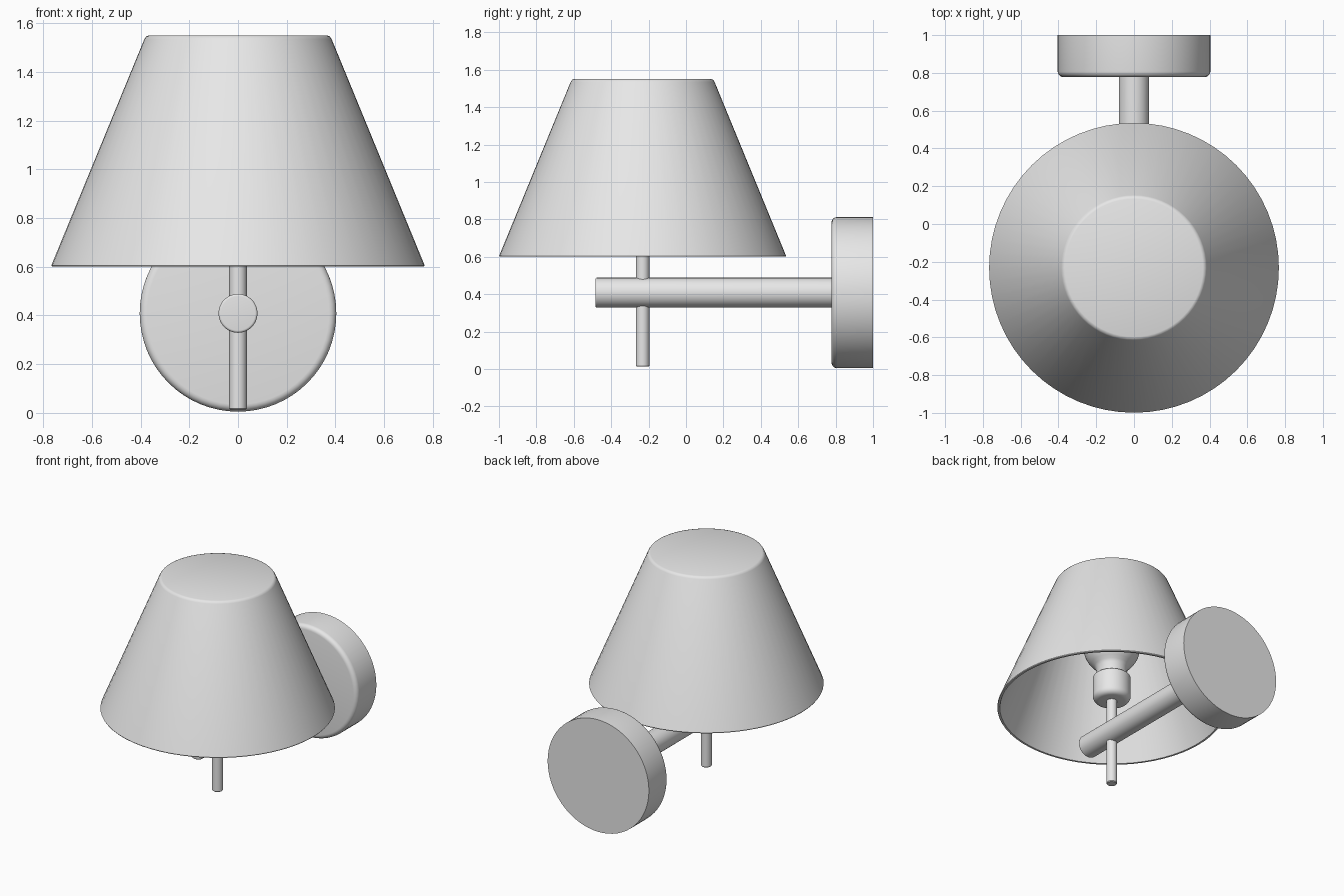
import bpy, bmesh, math
from mathutils import Matrix

cube = bpy.data.objects.get("Cube")
if cube:
    bpy.data.objects.remove(cube, do_unlink=True)

grey = bpy.data.materials.new("light grey")
grey.use_nodes = True
grey.diffuse_color = (0.8, 0.8, 0.8, 1)
grey.node_tree.nodes["Principled BSDF"].inputs["Base Color"].default_value = (0.8, 0.8, 0.8, 1)

LAMP_Y = -0.232   # axis of shade, bulb and stem
ARM_Z = 0.408     # axis of arm and wall plate


def lathe(name, profile, origin, along_y=False, segments=48):
    """Spin (radius, height) points round an axis; along_y turns the axis to +y."""
    bm = bmesh.new()
    verts = [bm.verts.new((r, 0, h)) for r, h in profile]
    edges = [bm.edges.new(pair) for pair in zip(verts, verts[1:])]
    bmesh.ops.spin(bm, geom=verts + edges, cent=(0, 0, 0), axis=(0, 0, 1),
                   angle=2 * math.pi, steps=segments)
    bmesh.ops.remove_doubles(bm, verts=bm.verts, dist=1e-4)
    bmesh.ops.dissolve_degenerate(bm, edges=bm.edges, dist=1e-5)
    bmesh.ops.recalc_face_normals(bm, faces=bm.faces)
    if along_y:
        bm.transform(Matrix.Rotation(-math.pi / 2, 4, "X"))
    mesh = bpy.data.meshes.new(name)
    bm.to_mesh(mesh)
    bm.free()
    obj = bpy.data.objects.new(name, mesh)
    obj.location = origin
    mesh.materials.append(grey)
    bpy.context.collection.objects.link(obj)
    bpy.ops.object.select_all(action="DESELECT")
    obj.select_set(True)
    bpy.context.view_layer.objects.active = obj
    bpy.ops.object.shade_smooth_by_angle(angle=math.radians(40))
    return obj


def arc(radius, height, size, start, end, steps=5):
    """Points of a circular arc in a profile, angles in degrees."""
    angles = [math.radians(start + (end - start) * i / steps) for i in range(steps + 1)]
    return [(radius + size * math.cos(a), height + size * math.sin(a)) for a in angles]


# Shade: thin cone, closed at the top, open below
lathe("shade",
      [(0, 1.55), (0.365, 1.55), (0.377, 1.546), (0.385, 1.534),
       (0.767, 0.605), (0.764, 0.6), (0.75, 0.6), (0.365, 1.535), (0, 1.535)],
      (0, LAMP_Y, 0), segments=64)

# Wall plate with a rounded front rim
lathe("wall_plate", [(0, 0)] + arc(0.374, 0.03, 0.03, -90, 0) + [(0.404, 0.222), (0, 0.222)],
      (0, 0.778, ARM_Z), along_y=True, segments=64)

# Arm with a softened front end
lathe("arm", [(0, 0)] + arc(0.07, 0.01, 0.01, -90, 0) + [(0.08, 1.28), (0, 1.28)],
      (0, -0.485, ARM_Z), along_y=True)

# Upright stem through the arm
lathe("stem", [(0, 0.012), (0.031, 0.012), (0.036, 0.017), (0.036, 0.7), (0, 0.7)],
      (0, LAMP_Y, 0), segments=32)

# Bulb socket
lathe("socket",
      [(0, 0.65)] + arc(0.087, 0.69, 0.04, -90, 0) + arc(0.112, 0.825, 0.015, 0, 90) + [(0, 0.84)],
      (0, LAMP_Y, 0))

# Bulb: neck flaring into a globe
lathe("bulb", [(0, 0.83), (0.1, 0.83), (0.105, 0.9)] + arc(0, 1.07, 0.19, -52, 90, 18),
      (0, LAMP_Y, 0))
